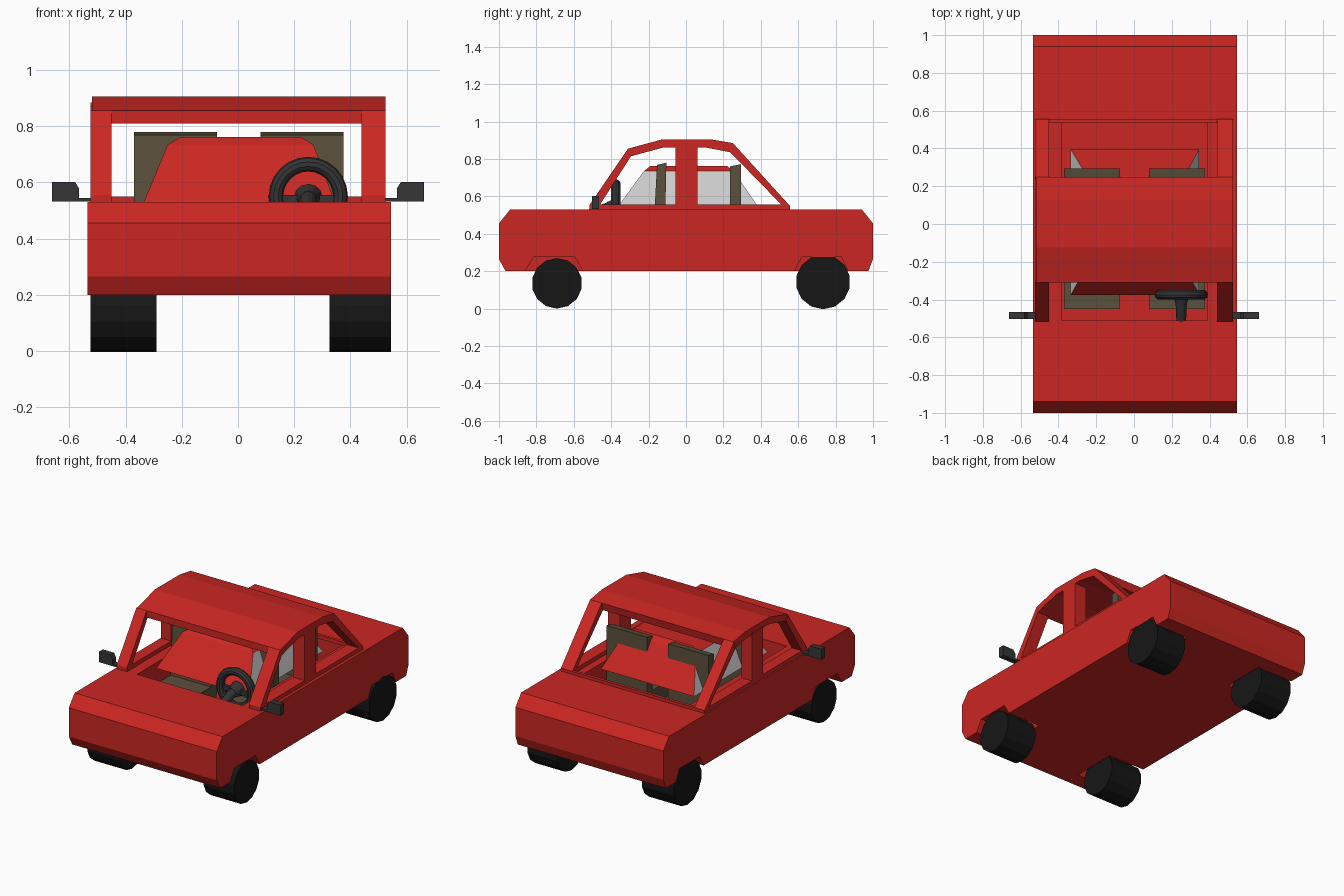
import bpy, bmesh, math
from mathutils import Vector

if "Cube" in bpy.data.objects:
    bpy.data.objects.remove(bpy.data.objects["Cube"])


def material(name, rgb):
    m = bpy.data.materials.new(name)
    m.diffuse_color = (*rgb, 1)
    m.use_nodes = True
    m.node_tree.nodes["Principled BSDF"].inputs["Base Color"].default_value = m.diffuse_color
    return m


RED = material("red_paint", (0.6, 0.02, 0.016))
BLACK = material("rubber", (0.008, 0.008, 0.008))
DARK = material("dark_plastic", (0.035, 0.035, 0.037))
BROWN = material("seat_cloth", (0.105, 0.08, 0.045))
GLASS = material("pale_glass", (0.55, 0.55, 0.55))


def finish(name, bm, *mats):
    bmesh.ops.recalc_face_normals(bm, faces=bm.faces)
    me = bpy.data.meshes.new(name)
    bm.to_mesh(me)
    bm.free()
    for m in mats:
        me.materials.append(m)
    ob = bpy.data.objects.new(name, me)
    bpy.context.collection.objects.link(ob)
    return ob


def prism(name, profile, x0, x1, mat):
    """Extrude a (y, z) outline from x0 to x1."""
    bm = bmesh.new()
    face = bm.faces.new([bm.verts.new((x0, y, z)) for y, z in profile])
    ext = bmesh.ops.extrude_face_region(bm, geom=[face])["geom"]
    bmesh.ops.translate(bm, vec=(x1 - x0, 0, 0),
                        verts=[v for v in ext if isinstance(v, bmesh.types.BMVert)])
    return finish(name, bm, mat)


def box(name, x0, x1, y0, y1, z0, z1, mat):
    return prism(name, [(y0, z0), (y1, z0), (y1, z1), (y0, z1)], x0, x1, mat)


def cylinder(name, a, b, r1, r2, sides, mat, turn=0.0):
    a, b = Vector(a), Vector(b)
    bpy.ops.mesh.primitive_cone_add(vertices=sides, radius1=r1, radius2=r2,
                                    depth=(b - a).length, location=(a + b) / 2)
    ob = bpy.context.object
    ob.name = name
    ob.rotation_mode = 'QUATERNION'
    ob.rotation_quaternion = (b - a).to_track_quat('Z', 'Y')
    ob.data.materials.append(mat)
    return ob


# body block with sloped nose and tail
body = prism("body", [(-1, 0.265), (-1, 0.455), (-0.94, 0.53), (0.94, 0.53), (1, 0.455),
                      (1, 0.265), (0.975, 0.2), (-0.965, 0.2)], -0.535, 0.545, RED)

# wheel arches and passenger tub cut from the body
cutters = [box("tub_cutter", -0.38, 0.39, -0.51, 0.55, 0.235, 0.7, RED)]
for x0, x1 in ((-0.6, -0.27), (0.305, 0.6)):
    for y0, y1, y2, y3 in ((-0.86, -0.815, -0.595, -0.55), (0.58, 0.62, 0.83, 0.868)):
        d = 0.05 * (y1 - y0) / 0.075
        e = 0.05 * (y3 - y2) / 0.075
        cutters.append(prism("arch_cutter", [(y0 - d, 0.15), (y1, 0.275), (y2, 0.275),
                                             (y3 + e, 0.15)], x0, x1, RED))
bpy.context.view_layer.objects.active = body
for c in cutters:
    c.hide_render = True
    mod = body.modifiers.new("cut", 'BOOLEAN')
    mod.operation = 'DIFFERENCE'
    mod.solver = 'EXACT'
    mod.object = c
    bpy.ops.object.modifier_apply(modifier=mod.name)
for c in cutters:
    bpy.data.objects.remove(c)

# faceted roof
prism("roof", [(-0.31, 0.855), (-0.125, 0.905), (0.13, 0.905), (0.25, 0.885),
               (0.24, 0.835), (0.11, 0.86), (-0.125, 0.86), (-0.31, 0.81)],
      -0.52, 0.525, RED)

# pillars and sills on both sides
for side, x0, x1 in (("left", -0.525, -0.45), ("right", 0.44, 0.525)):
    prism(side + "_front_pillar", [(-0.515, 0.53), (-0.515, 0.555), (-0.31, 0.855),
                                   (-0.295, 0.813), (-0.46, 0.555), (-0.46, 0.53)], x0, x1, RED)
    prism(side + "_rear_pillar", [(0.555, 0.53), (0.555, 0.55), (0.25, 0.885),
                                  (0.235, 0.837), (0.515, 0.55), (0.515, 0.53)], x0, x1, RED)
    box(side + "_middle_pillar", x0, x1, -0.055, 0.062, 0.53, 0.87, RED)
    box(side + "_sill", x0, x1, -0.47, 0.52, 0.525, 0.557, RED)
box("rear_sill", -0.46, 0.45, 0.535, 0.555, 0.525, 0.55, RED)

# inner cabin shell: tapered rings, sides inset with pale panes
bm = bmesh.new()
rings = []
for x0, x1, y0, y1, z in ((-0.335, 0.345, -0.375, 0.395, 0.53),
                          (-0.25, 0.268, -0.225, 0.255, 0.735),
                          (-0.205, 0.225, -0.19, 0.22, 0.762)):
    rings.append([bm.verts.new(p) for p in ((x0, y0, z), (x1, y0, z), (x1, y1, z), (x0, y1, z))])
panes = []
for lo, hi in zip(rings, rings[1:]):
    for i in range(4):
        j = (i + 1) % 4
        f = bm.faces.new((lo[i], lo[j], hi[j], hi[i]))
        if lo is rings[0] and i in (1, 3):
            panes.append(f)
bm.faces.new(rings[-1])
bmesh.ops.inset_individual(bm, faces=panes, thickness=0.022)
for f in panes:
    f.material_index = 1
finish("inner_cabin", bm, RED, GLASS)

# seats: cushion plus backrest
for side, x0, x1 in (("left", -0.37, -0.075), ("right", 0.08, 0.375)):
    for row, y, front, top, lean in (("front", -0.175, -0.45, 0.78, 0.02),
                                     ("rear", 0.235, -0.02, 0.772, 0.0)):
        prism(f"{side}_{row}_seat", [(front, 0.3), (front, 0.4), (y, 0.4), (y + lean, top - 0.012),
                                     (y + 0.06 + lean / 2, top), (y + 0.06, 0.3)], x0, x1, BROWN)

# wheels, rear pair slightly larger
for end, y, r in (("front", -0.69, 0.135), ("rear", 0.733, 0.146)):
    z = 0.134 if end == "rear" else 0.135
    z = r - 0.0 if end == "rear" else r + 0.01
    z = min(z, 0.146)
    for side, x0, x1 in (("left", -0.525, -0.29), ("right", 0.325, 0.545)):
        ob = cylinder(f"{side}_{end}_wheel", (x0, y, z - 0.012 if end == "rear" else z - 0.01),
                      (x1, y, z - 0.012 if end == "rear" else z - 0.01), r, r, 14, BLACK)
        ob.location.z = r * math.cos(math.pi / 14) + (0.003 if end == "front" else 0)

# door mirrors with short stalks
for side, s, edge in (("left", -1, 0.535), ("right", 1, 0.53)):
    bm = bmesh.new()
    outline = [(0.5, 0.532), (0.662, 0.532), (0.662, 0.602), (0.58, 0.602),
               (0.565, 0.578), (0.565, 0.545), (0.5, 0.545)]
    f = bm.faces.new([bm.verts.new((s * x, -0.503, z)) for x, z in outline])
    ext = bmesh.ops.extrude_face_region(bm, geom=[f])["geom"]
    bmesh.ops.translate(bm, vec=(0, 0.038, 0),
                        verts=[v for v in ext if isinstance(v, bmesh.types.BMVert)])
    finish(side + "_mirror", bm, DARK)

# steering wheel, hub, spoke and column
bpy.ops.mesh.primitive_torus_add(major_segments=24, minor_segments=10, major_radius=0.115,
                                 minor_radius=0.026, location=(0.25, -0.375, 0.55),
                                 rotation=(math.pi / 2, 0, 0))
rim = bpy.context.object
rim.name = "steering_wheel_rim"
rim.data.materials.append(DARK)
bpy.ops.object.shade_smooth_by_angle()
cylinder("steering_hub", (0.25, -0.355, 0.545), (0.25, -0.42, 0.54), 0.05, 0.03, 12, DARK)
cylinder("steering_column", (0.25, -0.41, 0.54), (0.25, -0.53, 0.5), 0.03, 0.025, 12, DARK)
box("steering_spoke", 0.14, 0.36, -0.385, -0.365, 0.525, 0.555, DARK)
